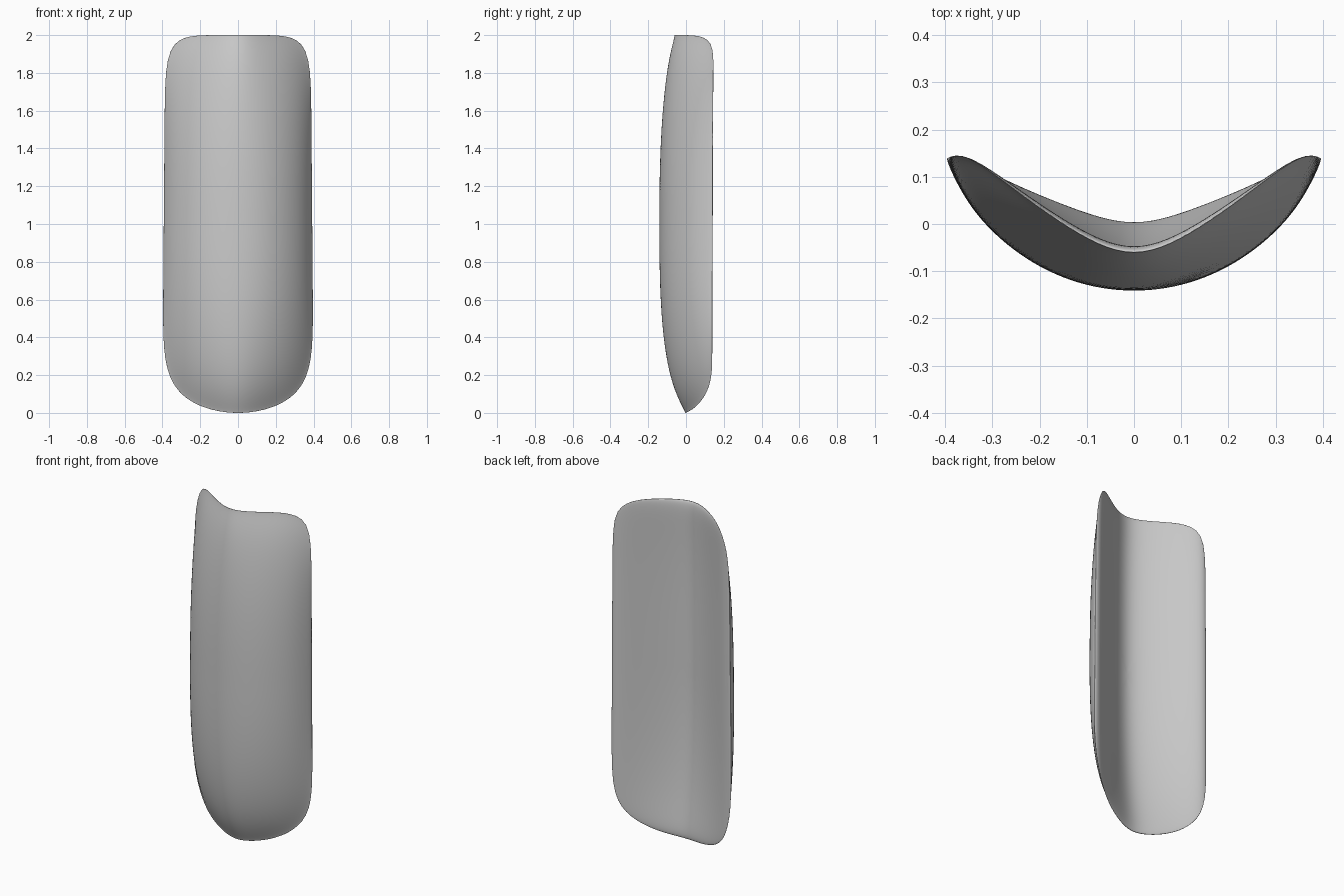
import bpy, bmesh, math

cube = bpy.data.objects.get("Cube")
if cube:
    bpy.data.objects.remove(cube, do_unlink=True)

SEGMENTS, RINGS = 128, 36
HALF_WIDTH = 0.395


def powers(s):
    """Outline exponents: squarish top, rounder bottom."""
    return (6, 11) if s >= 0 else (1.9, 8)


def outline_radius(dx, ds):
    """Distance along a ray to the outline in unit coordinates."""
    a, b = powers(ds)
    low, high = 0.0, 2.0
    for _ in range(40):
        mid = (low + high) / 2
        if abs(mid * dx) ** a + abs(mid * ds) ** b < 1:
            low = mid
        else:
            high = mid
    return low


def shell_point(u, s, r, outer):
    """Point on the convex front or the hollow back of the shell."""
    x = u * HALF_WIDTH
    a, b = powers(s)
    height = max(1 - abs(u) ** a, 1e-6) ** (1 / b)
    q = min(abs(s) / height, 1)
    rim = math.sqrt(max(0, 1 - r ** 16))
    middle = max(0, 1 - u * u)
    # V-shaped trough, its wings turned in at the very edge
    sheet = -0.12 + math.sqrt(0.0064 + (0.72 * x) ** 2) - 0.0355 * u ** 12
    sheet += 0.004 * s * u * u - 0.02 * middle
    # The lower half curls back towards the bottom
    sheet += 0.056 * min(s, 0) ** 2 * middle ** 2
    if outer:
        front = -0.141 + 1.2 * x ** 2 + 2 * x ** 4
        y = sheet - max(0, sheet - front) * (1 - q ** 2.5) ** 0.8 * rim
    else:
        # The back is hollowed slightly between top and bottom
        y = sheet + (0.002 + 0.018 * s ** 4) * middle * rim
    return (u * (0.393 - 0.008 * s), y, 1 + s)


def build_shell():
    bm = bmesh.new()
    rays = []
    for i in range(SEGMENTS):
        t = math.tau * i / SEGMENTS
        dx, ds = math.cos(t), math.sin(t)
        k = outline_radius(dx, ds)
        rays.append((dx * k, ds * k))
    rim = [bm.verts.new(shell_point(u, s, 1, True)) for u, s in rays]
    # Front and back share the rim and close at their centres
    for outer in (True, False):
        previous = rim
        for j in range(RINGS - 1, 0, -1):
            r = math.sin(math.pi / 2 * j / RINGS)
            ring = [bm.verts.new(shell_point(u * r, s * r, r, outer)) for u, s in rays]
            for i in range(SEGMENTS):
                n = (i + 1) % SEGMENTS
                bm.faces.new((previous[i], previous[n], ring[n], ring[i]))
            previous = ring
        centre = bm.verts.new(shell_point(0, 0, 0, outer))
        for i in range(SEGMENTS):
            bm.faces.new((previous[i], previous[(i + 1) % SEGMENTS], centre))
    bmesh.ops.recalc_face_normals(bm, faces=bm.faces)
    mesh = bpy.data.meshes.new("curved_guard_shell")
    bm.to_mesh(mesh)
    bm.free()
    mesh.shade_smooth()
    obj = bpy.data.objects.new("curved_guard_shell", mesh)
    bpy.context.collection.objects.link(obj)
    return obj


# Single grey finish
grey = bpy.data.materials.new("light_grey")
grey.use_nodes = True
colour = (0.6, 0.6, 0.6, 1)
grey.diffuse_color = colour
grey.node_tree.nodes["Principled BSDF"].inputs["Base Color"].default_value = colour

shell = build_shell()
shell.data.materials.append(grey)
